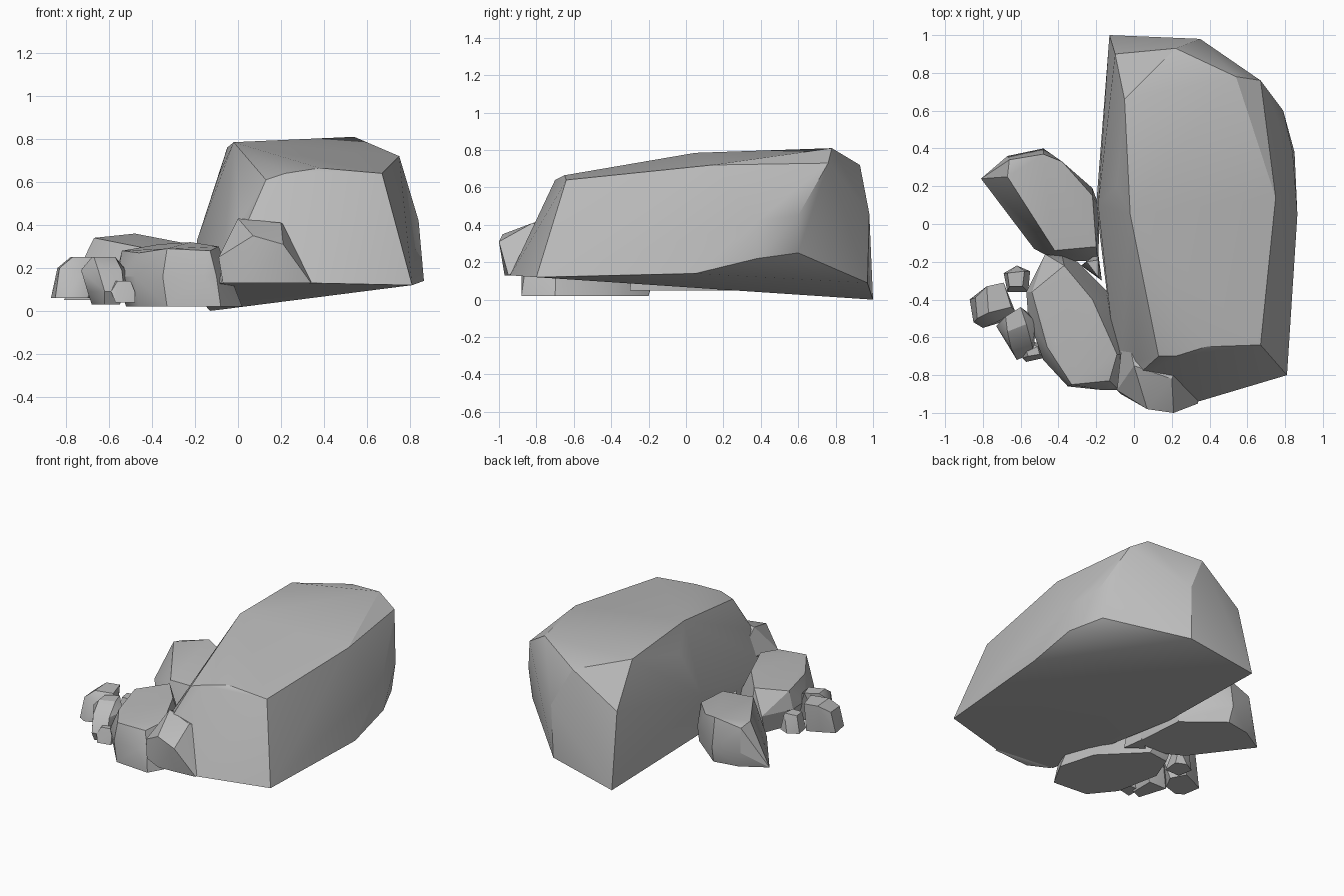
import bpy
import bmesh
import math

# Remove the default object if present
default = bpy.data.objects.get("Cube")
if default:
    bpy.data.objects.remove(default, do_unlink=True)

# One plain stone colour
stone = bpy.data.materials.new("grey_stone")
stone.use_nodes = True
stone_colour = (0.5, 0.5, 0.5, 1)
stone.diffuse_color = stone_colour
for node in stone.node_tree.nodes:
    if node.type == "BSDF_PRINCIPLED":
        node.inputs["Base Color"].default_value = stone_colour
        node.inputs["Roughness"].default_value = 0.9


def rock(name, corners, sharp_angle=27):
    """A chiselled stone: the convex hull of its main corners."""
    bm = bmesh.new()
    for corner in corners:
        bm.verts.new(corner)
    hull = bmesh.ops.convex_hull(bm, input=bm.verts[:])
    spare = {g for g in hull["geom_interior"] + hull["geom_unused"]
             if isinstance(g, bmesh.types.BMVert)}
    bmesh.ops.delete(bm, geom=list(spare), context="VERTS")
    bmesh.ops.recalc_face_normals(bm, faces=bm.faces[:])
    mesh = bpy.data.meshes.new(name)
    bm.to_mesh(mesh)
    bm.free()
    mesh.materials.append(stone)
    obj = bpy.data.objects.new(name, mesh)
    bpy.context.collection.objects.link(obj)
    # Smooth broad faces, crisp chiselled edges
    bpy.ops.object.select_all(action="DESELECT")
    obj.select_set(True)
    bpy.context.view_layer.objects.active = obj
    bpy.ops.object.shade_smooth_by_angle(angle=math.radians(sharp_angle))
    return obj


def layer(z, *outline):
    """Corners that share one height."""
    return [(x, y, z) for x, y in outline]


# Long boulder: top rim, bulging sides, sloping underside
boulder_top = [
    (.13, -.7, .61), (.22, -.7, .64), (.38, -.65, .665), (.67, -.64, .64),
    (.75, .14, .72), (.67, .76, .73), (.54, .78, .81), (.22, .93, .72),
    (-.05, .66, .76), (-.02, .05, .785),
]
boulder_sides = [
    (-.09, .2, .63), (-.19, .1, .33), (-.1, .9, .5), (.35, .98, .46),
    (.79, .6, .45), (.84, .38, .42), (.01, -.73, .42),
]
boulder_base = [
    (-.08, -.89, .13), (.34, -.94, .13), (.81, -.8, .12), (.865, .05, .14),
    (.85, .38, .22), (.76, .6, .25), (.34, .97, .09), (-.13, 1, 0),
    (-.2, .1, .08),
]
rock("long_boulder", boulder_top + boulder_sides + boulder_base)

# Broken knob jutting from the front of the boulder
rock("boulder_front_knob", [
    (-.09, -.88, .25), (.07, -.98, .35), (.21, -1, .31), (.34, -.95, .13),
    (-.07, -.9, .13), (.07, -.97, .13), (0, -.75, .43), (.2, -.82, .41),
    (.3, -.6, .35), (-.05, -.5, .3),
])

# Slanted rock at the back
rock("back_rock",
     [(-.67, .25, .34), (-.66, .34, .32), (-.48, .37, .36), (-.38, .33, .34),
      (-.22, .15, .31), (-.2, -.12, .28), (-.42, -.14, .29)]
     + layer(.16, (-.67, .36), (-.48, .4), (-.22, .19), (-.18, .08))
     + layer(.05, (-.81, .24), (-.64, .34), (-.47, .37), (-.22, .17),
             (-.19, -.2), (-.42, -.19), (-.53, -.13)))

# Chip wedged between the back rock and the boulder
rock("wedged_chip",
     layer(.22, (-.25, -.2), (-.19, -.19), (-.19, -.28))
     + layer(.05, (-.28, -.22), (-.19, -.15), (-.17, -.3)))

# Slab-like rock at the front
rock("front_rock",
     [(-.54, -.36, .28), (-.37, -.22, .31), (-.22, -.4, .32),
      (-.09, -.69, .3), (-.13, -.83, .28), (-.33, -.85, .29),
      (-.46, -.65, .27)]
     + layer(.16, (-.57, -.36), (-.47, -.16), (-.38, -.17), (-.15, -.42),
             (-.07, -.72), (-.1, -.86), (-.16, -.88), (-.35, -.86),
             (-.48, -.72), (-.56, -.5))
     + layer(.02, (-.52, -.4), (-.45, -.22), (-.3, -.2), (-.05, -.45),
             (.02, -.7), (-.08, -.88), (-.33, -.86), (-.46, -.7)))

# Small stones at the side
rock("outer_stone",
     layer(.25, (-.78, -.33), (-.69, -.31), (-.65, -.44), (-.77, -.47))
     + layer(.2, (-.84, -.39), (-.83, -.5), (-.71, -.51), (-.63, -.46))
     + layer(.06, (-.87, -.4), (-.85, -.52), (-.8, -.55), (-.7, -.52),
             (-.65, -.42), (-.7, -.32), (-.79, -.36)))

rock("middle_stone",
     layer(.25, (-.68, -.49), (-.6, -.44), (-.57, -.53), (-.67, -.57))
     + layer(.19, (-.73, -.54), (-.65, -.66), (-.54, -.64), (-.52, -.52))
     + layer(.09, (-.7, -.57), (-.62, -.72), (-.53, -.68), (-.52, -.5))
     + layer(.03, (-.68, -.5), (-.62, -.69), (-.55, -.66), (-.55, -.5)))

rock("inner_stone",
     layer(.18, (-.67, -.26), (-.58, -.25), (-.59, -.33), (-.66, -.33))
     + layer(.06, (-.69, -.26), (-.62, -.22), (-.55, -.25), (-.56, -.36),
             (-.67, -.36)))

rock("pebble",
     layer(.14, (-.57, -.67), (-.51, -.65), (-.5, -.69), (-.56, -.7))
     + layer(.09, (-.59, -.71), (-.48, -.7), (-.48, -.64), (-.57, -.62))
     + layer(.04, (-.57, -.73), (-.48, -.71), (-.49, -.63), (-.57, -.63)))
